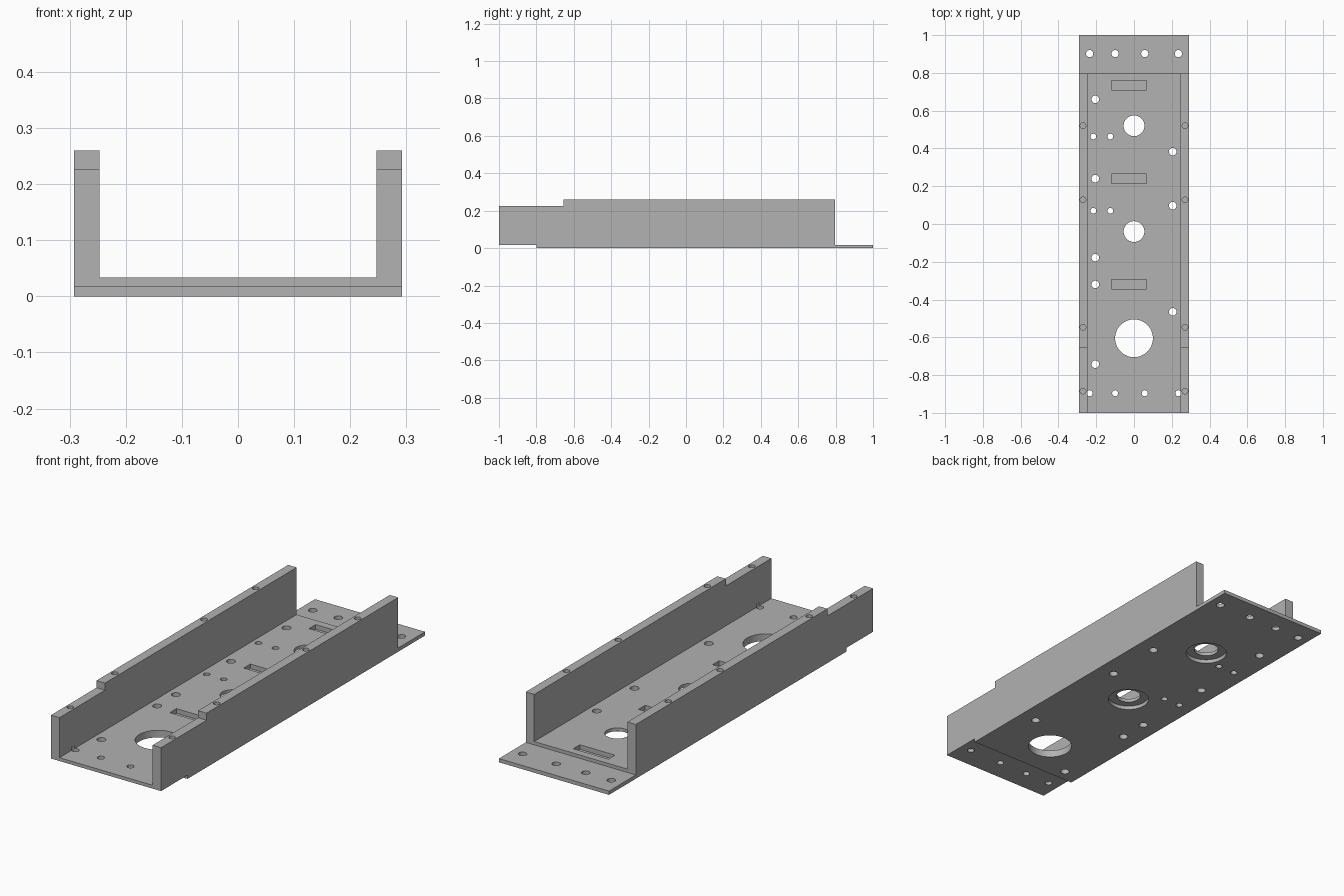
import bpy, bmesh
from mathutils import Matrix

default = bpy.data.objects.get("Cube")
if default:
    bpy.data.objects.remove(default, do_unlink=True)

grey = bpy.data.materials.new("machined grey")
grey.use_nodes = True
colour = (0.445, 0.445, 0.445, 1)
grey.diffuse_color = colour
grey.node_tree.nodes["Principled BSDF"].inputs["Base Color"].default_value = colour

W = 0.292        # half width
INNER = 0.247    # half width between the walls
FLOOR = 0.034    # top of the floor plate


def make_object(name, bm):
    bmesh.ops.recalc_face_normals(bm, faces=bm.faces)
    mesh = bpy.data.meshes.new(name)
    bm.to_mesh(mesh)
    bm.free()
    mesh.materials.append(grey)
    obj = bpy.data.objects.new(name, mesh)
    bpy.context.collection.objects.link(obj)
    return obj


def add_box(bm, x0, x1, y0, y1, z0, z1):
    m = Matrix.Translation(((x0 + x1) / 2, (y0 + y1) / 2, (z0 + z1) / 2))
    m = m @ Matrix.Diagonal((x1 - x0, y1 - y0, z1 - z0, 1))
    bmesh.ops.create_cube(bm, size=1, matrix=m)


def add_drill(bm, x, y, r, z0, z1, sides=32):
    bmesh.ops.create_cone(bm, cap_ends=True, segments=sides, radius1=r, radius2=r,
                          depth=z1 - z0, matrix=Matrix.Translation((x, y, (z0 + z1) / 2)))


def cut(body, name, bm):
    cutter = make_object(name, bm)
    cutter.hide_render = True
    mod = body.modifiers.new(name, 'BOOLEAN')
    mod.operation = 'DIFFERENCE'
    mod.solver = 'EXACT'
    mod.object = cutter
    bpy.context.view_layer.objects.active = body
    bpy.ops.object.modifier_apply(modifier=mod.name)
    bpy.data.objects.remove(cutter, do_unlink=True)


# Body: side profile extruded across the width
profile = [(-1, 0.018), (-0.8, 0.018), (-0.8, 0), (1, 0), (1, 0.018), (0.797, 0.018),
           (0.797, 0.26), (-0.655, 0.26), (-0.655, 0.226), (-1, 0.226)]
bm = bmesh.new()
side = bm.faces.new([bm.verts.new((-W, y, z)) for y, z in profile])
ext = bmesh.ops.extrude_face_region(bm, geom=[side])
bmesh.ops.translate(bm, vec=(2 * W, 0, 0),
                    verts=[v for v in ext["geom"] if isinstance(v, bmesh.types.BMVert)])
body = make_object("channel_bracket", bm)

# Open channel between the two walls
bm = bmesh.new()
add_box(bm, -INNER, INNER, -1.2, 1.2, FLOOR, 0.5)
cut(body, "channel_cutter", bm)

# Through holes in the floor
bm = bmesh.new()


def through(x, y, r, sides=32):
    add_drill(bm, x, y, r, -0.05, 0.05, sides)


for x in (-0.235, -0.1, 0.057, 0.235):
    through(x, 0.902, 0.019)
    through(x, -0.896, 0.016)
for y in (0.66, 0.24, -0.178, -0.32, -0.742):
    through(-0.205, y, 0.02)
for y in (0.383, 0.097, -0.465):
    through(0.205, y, 0.02)
for y in (0.463, 0.07):
    for x in (-0.215, -0.125):
        through(x, y, 0.015)
through(0, -0.605, 0.1, 64)
for y in (0.52, -0.04):
    through(0, y, 0.055, 64)
cut(body, "hole_cutter", bm)

# Wide recesses under the two middle holes
bm = bmesh.new()
for y in (0.52, -0.04):
    add_drill(bm, 0, y, 0.093, -0.05, 0.018, 64)
cut(body, "recess_cutter", bm)

# Blind slots in the floor and blind holes in the wall tops
bm = bmesh.new()
for y in (0.735, 0.24, -0.32):
    add_box(bm, -0.12, 0.066, y - 0.025, y + 0.025, 0.012, 0.1)
for x in (-0.27, 0.27):
    for y in (0.52, 0.128, -0.547, -0.885):
        add_drill(bm, x, y, 0.015, 0.15, 0.4)
cut(body, "pocket_cutter", bm)

# Smooth hole walls, sharp edges
bpy.ops.object.select_all(action='DESELECT')
body.select_set(True)
bpy.context.view_layer.objects.active = body
bpy.ops.object.shade_smooth_by_angle()
